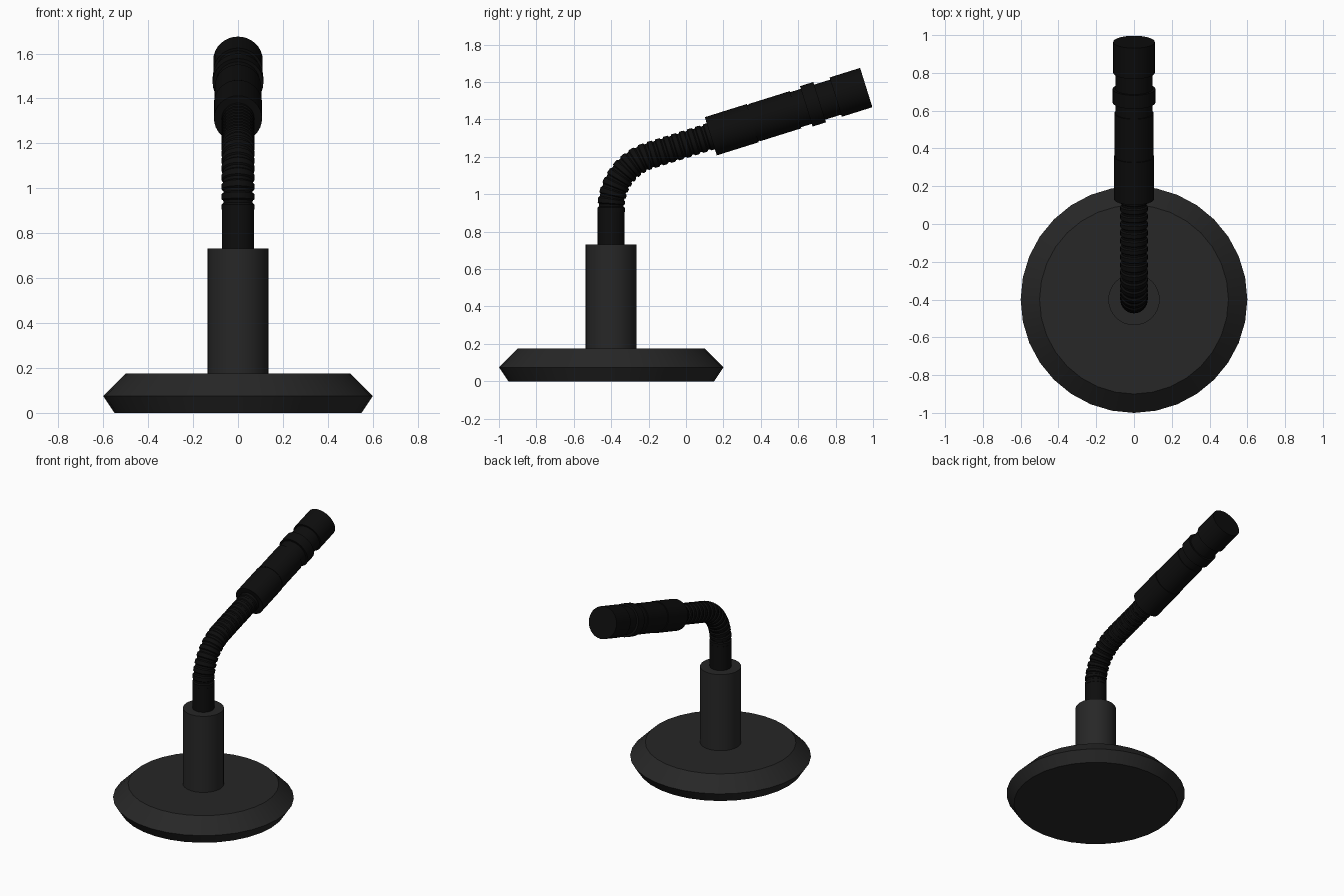
import bpy, bmesh
from math import sin, cos, pi, radians, tan
from mathutils import Vector

if "Cube" in bpy.data.objects:
    bpy.data.objects.remove(bpy.data.objects["Cube"])

AXIS_Y = -0.4                    # the stand's vertical axis
TILT = radians(17.4)             # slope of the microphone head
HEAD = Vector((0, 0.1325, 1.31)) # rear end of the head


def material(name, v):
    m = bpy.data.materials.new(name)
    m.diffuse_color = (v, v, v, 1)
    m.use_nodes = True
    m.node_tree.nodes["Principled BSDF"].inputs["Base Color"].default_value = m.diffuse_color
    return m


charcoal = material("charcoal", 0.02)
black = material("black", 0.004)


def sweep(name, stations, mat, sides=32):
    """Skin rings given as (centre, tangent angle in the YZ plane, radius)."""
    bm = bmesh.new()
    rings = []
    for c, a, r in stations:
        n = Vector((0, -sin(a), cos(a)))
        rings.append([bm.verts.new(c + Vector((1, 0, 0)) * r * cos(2 * pi * i / sides)
                                   + n * r * sin(2 * pi * i / sides)) for i in range(sides)])
    for r0, r1 in zip(rings, rings[1:]):
        for i in range(sides):
            j = (i + 1) % sides
            bm.faces.new((r0[i], r0[j], r1[j], r1[i]))
    bm.faces.new(rings[0])
    bm.faces.new(rings[-1])
    bmesh.ops.recalc_face_normals(bm, faces=bm.faces)
    me = bpy.data.meshes.new(name)
    bm.to_mesh(me)
    bm.free()
    me.materials.append(mat)
    ob = bpy.data.objects.new(name, me)
    bpy.context.collection.objects.link(ob)
    bpy.ops.object.select_all(action='DESELECT')
    ob.select_set(True)
    bpy.context.view_layer.objects.active = ob
    bpy.ops.object.shade_smooth_by_angle(angle=radians(25))
    return ob


def upright(profile):
    return [(Vector((0, AXIS_Y, z)), pi / 2, r) for r, z in profile]


# Weighted base, post and the smooth collar of the gooseneck
sweep("base", upright([(0.55, 0), (0.6, 0.075), (0.5, 0.175)]), charcoal)
sweep("post", upright([(0.136, 0.17), (0.136, 0.732)]), charcoal)
sweep("neck_collar", upright([(0.072, 0.72), (0.072, 0.905)]), black)

# Gooseneck path: straight up, circular bend, then straight into the head
Z0, ZB, R = 0.89, 0.93, 0.29
TURN = pi / 2 - TILT
L1, L2 = ZB - Z0, R * TURN
bend_end = Vector((0, AXIS_Y + R - R * cos(TURN), ZB + R * sin(TURN)))
LENGTH = L1 + L2 + (HEAD - bend_end).length + 0.01


def path(s):
    if s < L1:
        return Vector((0, AXIS_Y, Z0 + s)), pi / 2
    if s < L1 + L2:
        t = (s - L1) / R
        return Vector((0, AXIS_Y + R - R * cos(t), ZB + R * sin(t))), pi / 2 - t
    d = s - L1 - L2
    return bend_end + Vector((0, cos(TILT), sin(TILT))) * d, TILT


# Ribbed gooseneck
RIBS = 17
ribs = []
for k in range(RIBS):
    for f, r in ((0, 0.065), (0.25, 0.066), (0.36, 0.073), (0.85, 0.073)):
        ribs.append((*path((k + f) * LENGTH / RIBS), r))
sweep("gooseneck", ribs, black)

# Microphone head: stepped barrel with a raised ring and a wider capsule
steps = [(0, 0.235, 0.107), (0.235, 0.245, 0.101), (0.245, 0.475, 0.104),
         (0.475, 0.535, 0.098), (0.535, 0.61, 0.113), (0.61, 0.7, 0.098),
         (0.7, 0.871, 0.11)]
axis = Vector((0, cos(TILT), sin(TILT)))
sweep("microphone_head",
      [(HEAD + axis * t, TILT, r) for a, b, r in steps for t in (a, b)], black)
